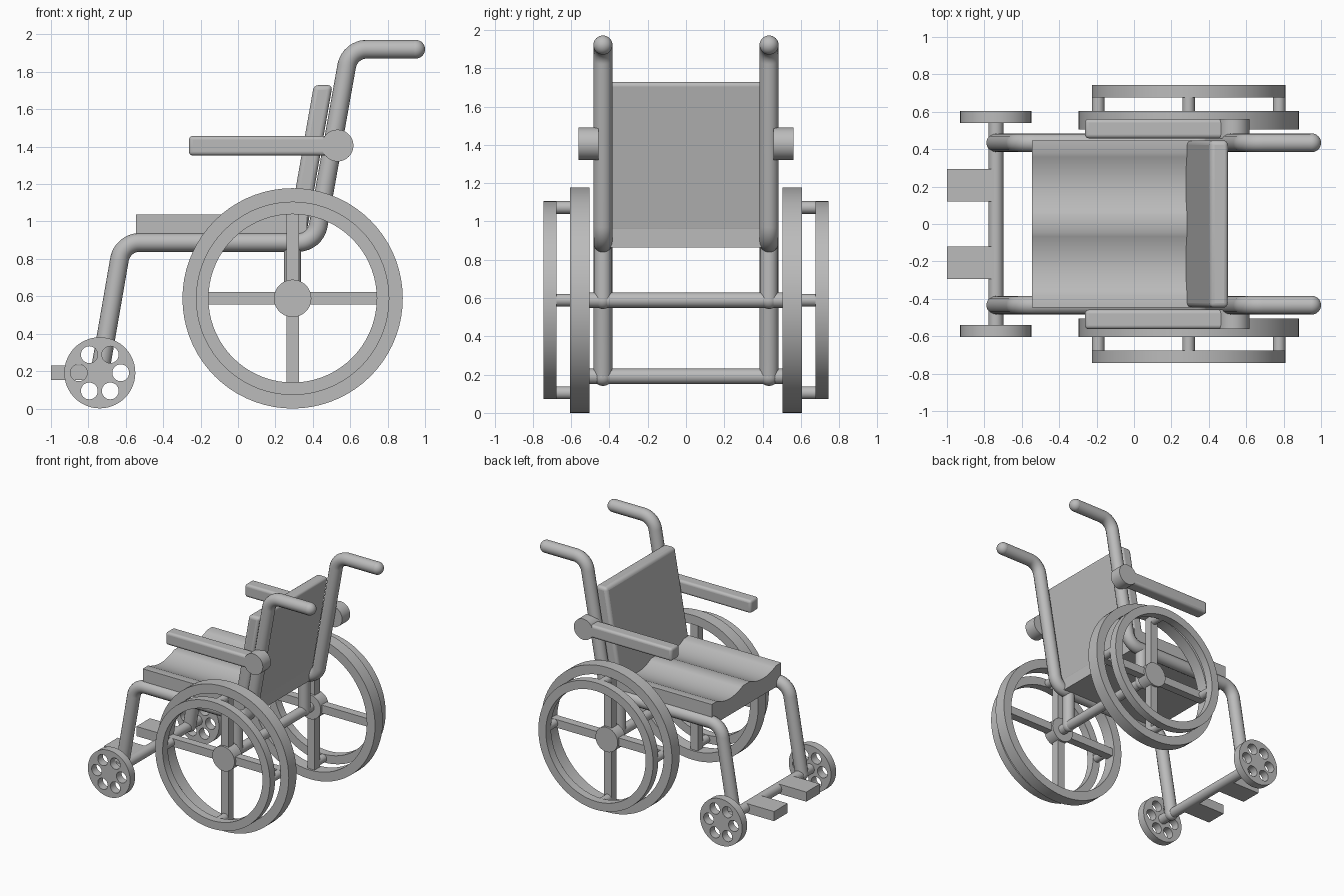
import bpy
import math
from mathutils import Vector

cube = bpy.data.objects.get("Cube")
if cube:
    bpy.data.objects.remove(cube, do_unlink=True)

GREY = (0.5, 0.5, 0.5, 1)
grey = bpy.data.materials.new("plain grey")
grey.use_nodes = True
grey.diffuse_color = GREY
grey.node_tree.nodes["Principled BSDF"].inputs["Base Color"].default_value = GREY


def finish(ob, name):
    ob.name = name
    ob.data.materials.clear()
    ob.data.materials.append(grey)
    bpy.ops.object.select_all(action='DESELECT')
    ob.select_set(True)
    bpy.context.view_layer.objects.active = ob
    if ob.type == 'CURVE':
        bpy.ops.object.convert(target='MESH')
    bpy.ops.object.shade_smooth_by_angle(angle=math.radians(35))


def box(name, lo, hi, bevel=0.0, lean=0.0):
    """Block, optionally with rounded edges and sheared along x."""
    lo, hi = Vector(lo), Vector(hi)
    bpy.ops.mesh.primitive_cube_add(size=1, location=(lo + hi) / 2)
    ob = bpy.context.object
    for v in ob.data.vertices:
        v.co *= hi - lo
        v.co.x += lean * v.co.z
    if bevel:
        mod = ob.modifiers.new("rounded edges", 'BEVEL')
        mod.width, mod.segments = bevel, 4
    finish(ob, name)


def rod(name, a, b, radius, verts=32):
    a, b = Vector(a), Vector(b)
    bpy.ops.mesh.primitive_cylinder_add(vertices=verts, radius=radius,
                                        depth=(b - a).length, location=(a + b) / 2)
    ob = bpy.context.object
    ob.rotation_euler = (b - a).to_track_quat('Z', 'Y').to_euler()
    finish(ob, name)


def ball(name, at, radius):
    bpy.ops.mesh.primitive_uv_sphere_add(segments=32, ring_count=16, radius=radius, location=at)
    finish(bpy.context.object, name)


def add_spline(curve, points, closed):
    spline = curve.splines.new('POLY')
    spline.points.add(len(points) - 1)
    for p, co in zip(spline.points, points):
        p.co = (*co, 1)
    spline.use_cyclic_u = closed


def link_curve(name, curve):
    ob = bpy.data.objects.new(name, curve)
    bpy.context.collection.objects.link(ob)
    return ob


def circle(radius, cx=0.0, cy=0.0, n=72):
    return [(cx + radius * math.cos(math.tau * i / n),
             cy + radius * math.sin(math.tau * i / n), 0) for i in range(n)]


def plate(name, outlines, thickness, at, turn=0.0):
    """Filled outline with holes, standing upright and extruded both ways."""
    curve = bpy.data.curves.new(name, 'CURVE')
    curve.dimensions, curve.fill_mode = '2D', 'BOTH'
    curve.extrude = thickness / 2
    for outline in outlines:
        add_spline(curve, outline, True)
    ob = link_curve(name, curve)
    ob.location = at
    ob.rotation_euler = (math.pi / 2, 0, turn)
    finish(ob, name)


def fillet(corners, radius, steps=10):
    """Round the inner corners of a path."""
    pts = [Vector(corners[0])]
    for before, here, after in zip(corners, corners[1:], corners[2:]):
        here = Vector(here)
        u, v = (Vector(before) - here).normalized(), (Vector(after) - here).normalized()
        half = u.angle(v) / 2
        centre = here + (u + v).normalized() * radius / math.sin(half)
        start = here + u * radius / math.tan(half) - centre
        end = here + v * radius / math.tan(half) - centre
        pts += [centre + start.lerp(end, i / steps).normalized() * radius
                for i in range(steps + 1)]
    return pts + [Vector(corners[-1])]


def tube(name, points, radius):
    curve = bpy.data.curves.new(name, 'CURVE')
    curve.dimensions = '3D'
    curve.bevel_depth, curve.bevel_resolution = radius, 6
    curve.use_fill_caps = True
    add_spline(curve, points, False)
    finish(link_curve(name, curve), name)


WX, WZ = 0.292, 0.589    # rear wheel centre
CX, CZ = -0.739, 0.191   # front wheel centre
TUBE = 0.05

# Seat with two shallow scoops
top, dip = 1.038, 0.04
profile = [(-0.447, 0.865, 0), (0.447, 0.865, 0), (0.447, top, 0)]
for inner in (0.045, -0.38):
    for i in range(17):
        t = i / 16
        profile.append((inner + 0.335 * (1 - t), top - dip * 4 * t * (1 - t), 0))
profile.append((-0.447, top, 0))
plate("seat", [profile], 0.915, (-0.0875, 0, 0), math.pi / 2)

# Backrest
box("backrest", (0.336, -0.447, 0.938), (0.436, 0.447, 1.729), 0.025, 0.176)

# Cross axles
rod("rear_axle", (WX, -0.55, WZ), (WX, 0.55, WZ), 0.04)
rod("front_axle", (CX, -0.56, CZ), (CX, 0.56, CZ), 0.04)

for side, s in (("left", 1), ("right", -1)):
    # Bent side frame with push handle
    y = 0.434 * s
    path = fillet([(0.95, y, 1.921), (0.597, y, 1.921), (0.413, y, 0.888),
                   (-0.618, y, 0.888), (CX, y, CZ)], 0.11)
    tube(f"{side}_frame", path, TUBE)
    ball(f"{side}_handle_end", path[0], TUBE)
    ball(f"{side}_leg_end", path[-1], TUBE)
    rod(f"{side}_strut", (WX, y, WZ), (WX, y, 0.888), 0.046)
    ball(f"{side}_strut_end", (WX, y, WZ), 0.046)

    # Armrest and its pivot
    lo, hi = sorted((0.458 * s, 0.562 * s))
    box(f"{side}_armrest", (-0.262, lo, 1.353), (0.53, hi, 1.457), 0.02)
    rod(f"{side}_armrest_pivot", (0.532, lo, 1.406), (0.532, hi, 1.406), 0.085, 48)

    # Rear wheel with hub and spokes
    y, h = 0.555 * s, 0.033
    plate(f"{side}_wheel", [circle(0.589), circle(0.515)], 0.1, (WX, y, WZ))
    rod(f"{side}_hub", (WX, y - 0.05, WZ), (WX, y + 0.05, WZ), 0.1, 48)
    box(f"{side}_spoke_level", (WX - 0.53, y - h, WZ - h), (WX + 0.53, y + h, WZ + h))
    box(f"{side}_spoke_upright", (WX - h, y - h, WZ - 0.53), (WX + h, y + h, WZ + 0.53))

    # Hand rim on four pegs
    plate(f"{side}_hand_rim", [circle(0.517), circle(0.45)], 0.067, (WX, 0.711 * s, WZ))
    for i in range(4):
        a = i * math.pi / 2
        px, pz = WX + 0.484 * math.cos(a), WZ + 0.484 * math.sin(a)
        rod(f"{side}_rim_peg_{i + 1}", (px, 0.56 * s, pz), (px, 0.7 * s, pz), h, 24)

    # Small front wheel with round holes
    holes = [circle(0.045, 0.112 * math.cos(k * math.pi / 3),
                    0.112 * math.sin(k * math.pi / 3), 32) for k in range(6)]
    plate(f"{side}_front_wheel", [circle(0.19)] + holes, 0.065, (CX, 0.572 * s, CZ))

    # Footrest
    lo, hi = sorted((0.12 * s, 0.295 * s))
    box(f"{side}_footrest", (-1.0, lo, 0.152), (CX, hi, 0.23))
